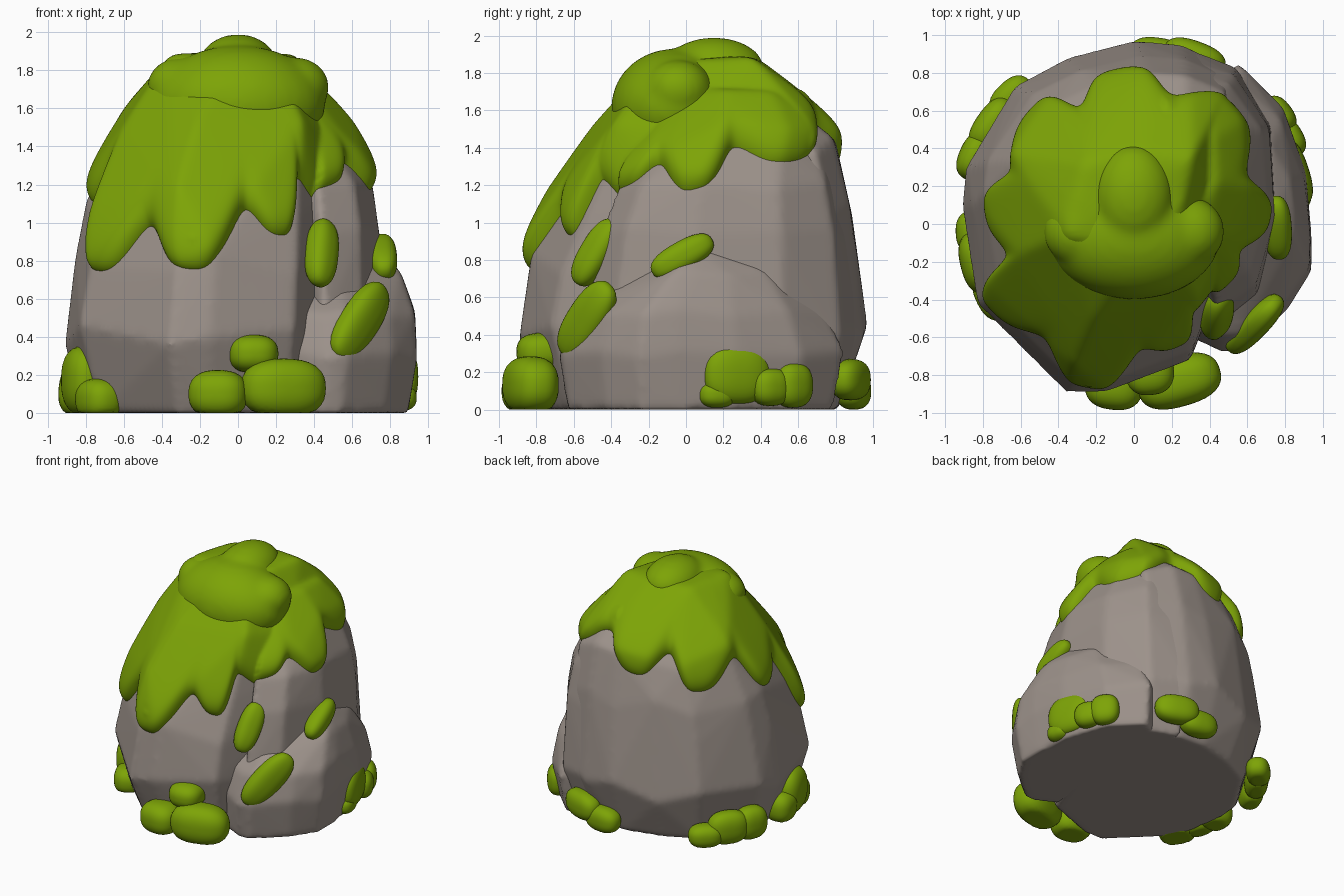
import bpy, bmesh, math
from mathutils import Vector, Matrix
from mathutils.bvhtree import BVHTree

if "Cube" in bpy.data.objects:
    bpy.data.objects.remove(bpy.data.objects["Cube"])


def material(name, rgb):
    m = bpy.data.materials.new(name)
    m.diffuse_color = (*rgb, 1)
    m.use_nodes = True
    m.node_tree.nodes["Principled BSDF"].inputs["Base Color"].default_value = m.diffuse_color
    return m


STONE = material("warm grey stone", (0.335, 0.287, 0.256))
MOSS = material("moss green", (0.205, 0.37, 0.002))


def finish(name, bm, mat, voxel=0, smooth=0):
    bmesh.ops.recalc_face_normals(bm, faces=bm.faces[:])
    for f in bm.faces:
        f.smooth = True
    me = bpy.data.meshes.new(name)
    bm.to_mesh(me)
    bm.free()
    me.materials.append(mat)
    ob = bpy.data.objects.new(name, me)
    bpy.context.collection.objects.link(ob)
    if voxel:
        r = ob.modifiers.new("remesh", 'REMESH')
        r.mode, r.voxel_size, r.use_smooth_shade = 'VOXEL', voxel, True
    if smooth:
        s = ob.modifiers.new("soften", 'SMOOTH')
        s.factor, s.iterations = 0.5, smooth
    return ob


# Boulders: convex hull of one outline repeated at several uneven heights, softened
def boulder(name, outline, rings, uneven):
    bm = bmesh.new()
    for z, sx, sy, dx, dy in rings:
        for i, (x, y) in enumerate(outline):
            dz = uneven * math.sin(2.4 * i + 5 * z) if z else 0
            bm.verts.new((x * sx + dx, y * sy + dy, z + dz))
    res = bmesh.ops.convex_hull(bm, input=bm.verts[:])
    junk = {g for g in res["geom_interior"] + res["geom_unused"]
            if isinstance(g, bmesh.types.BMVert)}
    bmesh.ops.delete(bm, geom=list(junk), context='VERTS')
    return finish(name, bm, STONE, 0.024, 6)


main = boulder(
    "main_boulder",
    [(0, .97), (-.35, .88), (-.63, .73), (-.89, .3), (-.91, .1), (-.83, -.42),
     (-.36, -.89), (-.15, -.89), (.3, -.72), (.5, -.2), (.52, .82), (.25, .95)],
    [(0, .87, .84, 0, 0), (.4, 1, 1, 0, 0), (.78, .96, .94, .02, .01),
     (1.08, .92, .84, .04, .075), (1.4, .78, .68, .08, .14), (1.74, .46, .3, .05, .08)], .06)
back_right = boulder(
    "back_right_boulder",
    [(.25, .94), (.54, .83), (.73, .52), (.76, 0), (.66, -.4), (.45, -.56)],
    [(0, .9, .87, 0, 0), (.4, 1, 1, 0, 0), (.95, .98, .9, 0, .04),
     (1.2, .93, .8, 0, .08), (1.45, .74, .6, 0, .2), (1.62, .54, .42, 0, .2)], .02)
low_right = boulder(
    "low_right_boulder",
    [(.3, -.6), (.47, -.68), (.57, -.67), (.81, -.46), (.94, -.25), (.94, -.05),
     (.91, .28), (.79, .62), (.56, .85), (.3, .7)],
    [(0, .95, .93, 0, 0), (.3, 1, 1, 0, 0), (.52, .99, .88, 0, 0),
     (.73, .91, .55, 0, .08), (.85, .79, .2, 0, .1)], .02)

dg = bpy.context.evaluated_depsgraph_get()
trees = [BVHTree.FromObject(r, dg) for r in (main, back_right, low_right)]
CORE = Vector((0, 0, .5))


def rock_radius(d):
    # distance from the core to the outermost stone along d
    hits = [t.ray_cast(CORE + d * 4, -d) for t in trees]
    return max((h[0] - CORE).length for h in hits if h[0] is not None)


# Moss cap: alternating drip tips and notches around the rim
RIM = [(-.1, .83, 1.33), (-.3, .65, 1.5), (-.55, .65, 1.24), (-.67, .3, 1.42),
       (-.82, .07, 1.15), (-.72, -.17, 1.28), (-.8, -.46, .76), (-.5, -.64, 1.02),
       (-.25, -.87, .76), (.05, -.72, 1.13), (.24, -.65, .95), (.33, -.47, 1.27),
       (.52, -.32, 1.23), (.58, -.15, 1.34), (.7, .04, 1.17), (.62, .27, 1.44),
       (.58, .6, 1.36), (.2, .66, 1.5)]
keys = sorted((math.atan2(y, x), math.atan2(math.hypot(x, y), z - CORE.z)) for x, y, z in RIM)
keys = [(keys[-1][0] - math.tau, keys[-1][1])] + keys + [(keys[0][0] + math.tau, keys[0][1])]


def rim_angle(a):
    for (a0, p0), (a1, p1) in zip(keys, keys[1:]):
        if a0 <= a <= a1:
            u = (a - a0) / (a1 - a0)
            tip, notch, u = (p0, p1, u) if p0 > p1 else (p1, p0, 1 - u)
            return notch + (tip - notch) * (1 + math.cos(math.pi * u ** 1.4)) / 2


bm = bmesh.new()
N, ROWS = 300, 56
top = bm.verts.new(CORE + Vector((0, 0, rock_radius(Vector((0, 0, 1))) + .09)))
prev = None
for k in range(1, ROWS + 1):
    t = math.sin(math.pi / 2 * k / ROWS)
    row = []
    for i in range(N):
        a = -math.pi + math.tau * i / N
        p = rim_angle(a) * t
        d = Vector((math.sin(p) * math.cos(a), math.sin(p) * math.sin(a), math.cos(p)))
        h = .125 * math.sqrt(max(0, 1 - t ** 11)) - .03
        row.append(bm.verts.new(CORE + d * (rock_radius(d) + h)))
    for i in range(N):
        j = (i + 1) % N
        if prev:
            bm.faces.new((prev[i], row[i], row[j], prev[j]))
        else:
            bm.faces.new((top, row[i], row[j]))
    prev = row
finish("moss_cap", bm, MOSS, smooth=4)


def ellipsoid(bm, mat, power=2.0):
    # power above 2 gives blunter, fuller ends
    vs = bmesh.ops.create_uvsphere(bm, u_segments=32, v_segments=20, radius=1)["verts"]
    for v in vs:
        v.co = mat @ (v.co / sum(abs(c) ** power for c in v.co) ** (1 / power))


# Crown of moss: one mound, a back knob and two mirrored side lobes
bm = bmesh.new()
for c, r in [((0, -.06, 1.62), (.46, .34, .31)), ((0, .15, 1.82), (.21, .27, .17)),
             ((.3, -.04, 1.71), (.18, .18, .16)), ((-.3, -.04, 1.71), (.18, .18, .16))]:
    ellipsoid(bm, Matrix.Translation(c) @ Matrix.Diagonal((*r, 1)))
finish("moss_crown", bm, MOSS, 0.022, 12)


# Moss pad: ellipsoid lying along an axis, flattened against the stone
def pad(bm, c, axis, width, thick):
    c, axis = Vector(c), Vector(axis)
    u = axis.normalized()
    n = Vector((c.x, c.y, 0))
    n = (n - u * n.dot(u)).normalized()
    m = Matrix((axis, u.cross(n) * -width, n * thick)).transposed().to_4x4()
    ellipsoid(bm, Matrix.Translation(c) @ m, 2.5)


for name, c, axis, width in [("upper_side_pad", (.44, -.48, .84), (.015, .1, .17), .09),
                             ("lower_side_pad", (.64, -.53, .48), (.12, .12, .185), .115),
                             ("right_side_pad", (.76, -.02, .82), (-.01, .16, .09), .08)]:
    bm = bmesh.new()
    pad(bm, c, axis, width, .075)
    finish(name, bm, MOSS)


# Ground clumps: pads given by azimuth, distance, height, half length, half height
def clump(name, thick, items):
    bm = bmesh.new()
    for deg, r, z, length, height in items:
        a = math.radians(deg)
        ca, sa = math.cos(a), math.sin(a)
        pad(bm, (r * ca, r * sa, z), (-sa * length, ca * length, 0), height, thick)
    for v in bm.verts:
        v.co.z = max(v.co.z, 0)
    finish(name, bm, MOSS)


clump("front_moss_clump", .135, [(-74, .865, .13, .225, .155), (-97, .855, .1, .155, .125),
                                 (-84, .775, .31, .13, .1)])
clump("left_moss_clump", .11, [(194, .835, .17, .17, .18), (183, .835, .1, .12, .12),
                               (207, .82, .07, .14, .11)])
clump("back_left_moss_clump", .09, [(157, .91, .12, .13, .13), (145, .915, .12, .16, .13),
                                    (134, .93, .08, .13, .09)])
clump("back_moss_clump", .09, [(82, .905, .1, .15, .1), (70, .935, .16, .17, .11)])
clump("right_moss_clump", .085, [(18, .885, .19, .185, .16), (37, .95, .13, .11, .12),
                                 (11, .867, .08, .1, .07), (29, .93, .12, .11, .1)])
